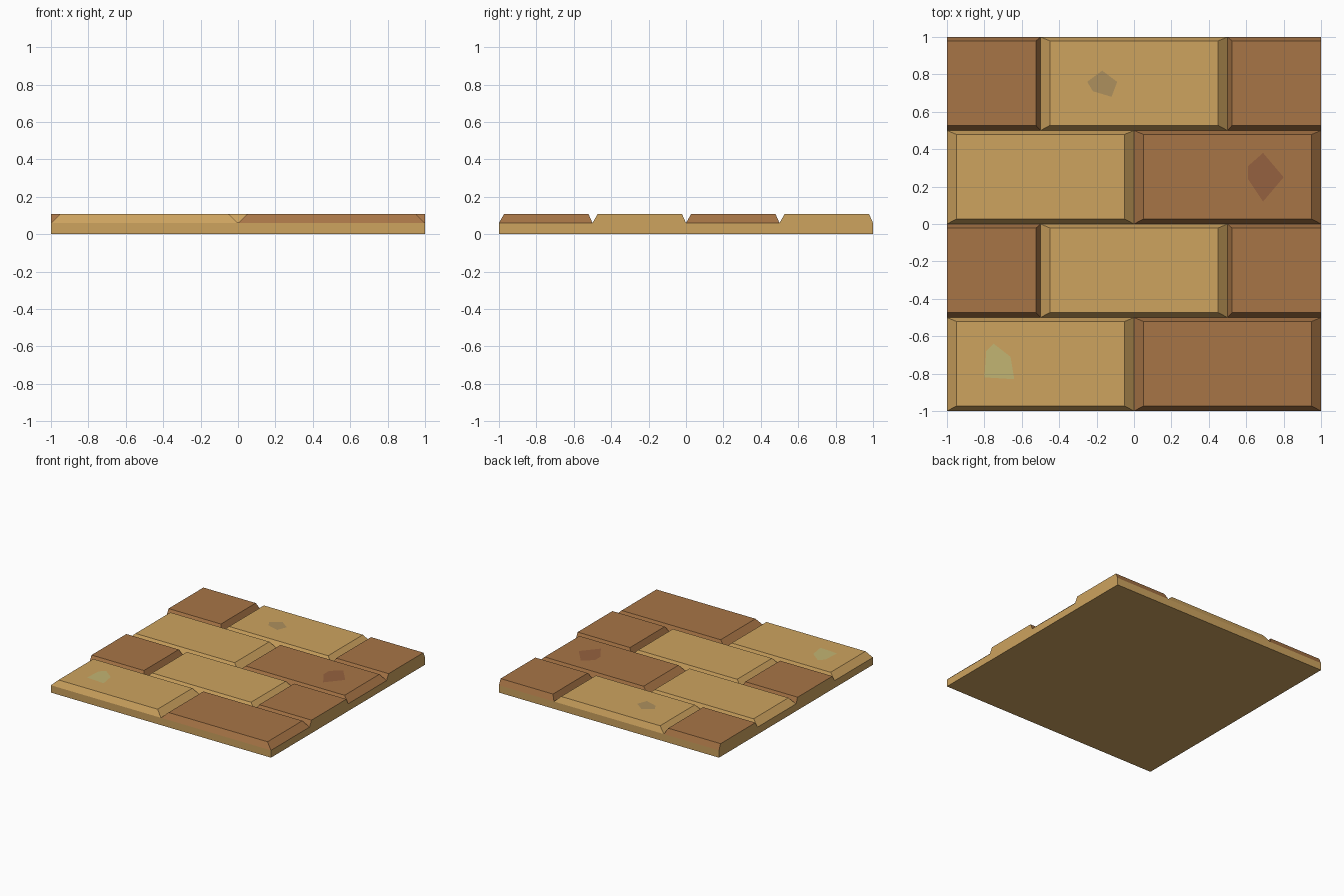
import bpy

if "Cube" in bpy.data.objects:
    bpy.data.objects.remove(bpy.data.objects["Cube"])

SLAB_Z, TOP_Z = 0.06, 0.107


def material(name, rgb):
    mat = bpy.data.materials.new(name)
    mat.diffuse_color = (*rgb, 1)
    mat.use_nodes = True
    mat.node_tree.nodes["Principled BSDF"].inputs["Base Color"].default_value = mat.diffuse_color
    return mat


tan = material("tan_stone", (0.61, 0.366, 0.114))
brown = material("brown_stone", (0.39, 0.178, 0.061))


def add_mesh(name, verts, faces, *mats):
    mesh = bpy.data.meshes.new(name)
    mesh.from_pydata(verts, [], faces)
    for mat in mats:
        mesh.materials.append(mat)
    obj = bpy.data.objects.new(name, mesh)
    bpy.context.collection.objects.link(obj)
    return obj


def brick(name, x0, x1, y0, mat, left, right):
    """Open-bottomed brick whose sides slope in; an inset of 0 is a cut end."""
    y1 = y0 + 0.5
    verts = [(x0, y0, SLAB_Z), (x1, y0, SLAB_Z), (x1, y1, SLAB_Z), (x0, y1, SLAB_Z)]
    a, b, c, d = x0 + left, x1 - right, y0 + 0.027, y1 - 0.021
    verts += [(a, c, TOP_Z), (b, c, TOP_Z), (b, d, TOP_Z), (a, d, TOP_Z)]
    faces = [(4, 5, 6, 7)] + [(i, (i + 1) % 4, (i + 1) % 4 + 4, i + 4) for i in range(4)]
    obj = add_mesh(name, verts, faces, mat, tan)
    # cut ends show the slab colour
    if right == 0:
        obj.data.polygons[2].material_index = 1
    if left == 0:
        obj.data.polygons[4].material_index = 1


# Base slab
bpy.ops.mesh.primitive_cube_add(size=1, location=(0, 0, SLAB_Z / 2))
slab = bpy.context.object
slab.name = "base_slab"
slab.scale = (2, 2, SLAB_Z)
slab.data.materials.append(tan)

# Four staggered rows of bricks
for row in range(4):
    y = -1 + row * 0.5
    if row % 2 == 0:
        brick(f"row{row}_left_brick", -1, 0, y, tan, 0.05, 0.05)
        brick(f"row{row}_right_brick", 0, 1, y, brown, 0.05, 0.05)
    else:
        brick(f"row{row}_left_half_brick", -1, -0.5, y, brown, 0, 0.024)
        brick(f"row{row}_middle_brick", -0.5, 0.5, y, tan, 0.05, 0.05)
        brick(f"row{row}_right_half_brick", 0.5, 1, y, brown, 0.024, 0)

# Flat stains on three bricks
stains = {
    "grey_stain": ((0.42, 0.28, 0.11), [(-.17, .82), (-.25, .76), (-.22, .71), (-.12, .68), (-.09, .76)]),
    "dark_stain": ((0.30, 0.12, 0.05), [(.69, .38), (.61, .31), (.61, .24), (.69, .12), (.80, .25)]),
    "moss_stain": ((0.54, 0.46, 0.17), [(-.75, -.64), (-.79, -.68), (-.80, -.82), (-.64, -.83), (-.66, -.71)]),
}
for name, (rgb, outline) in stains.items():
    add_mesh(name, [(x, y, TOP_Z + 0.001) for x, y in outline], [range(5)], material(name, rgb))
